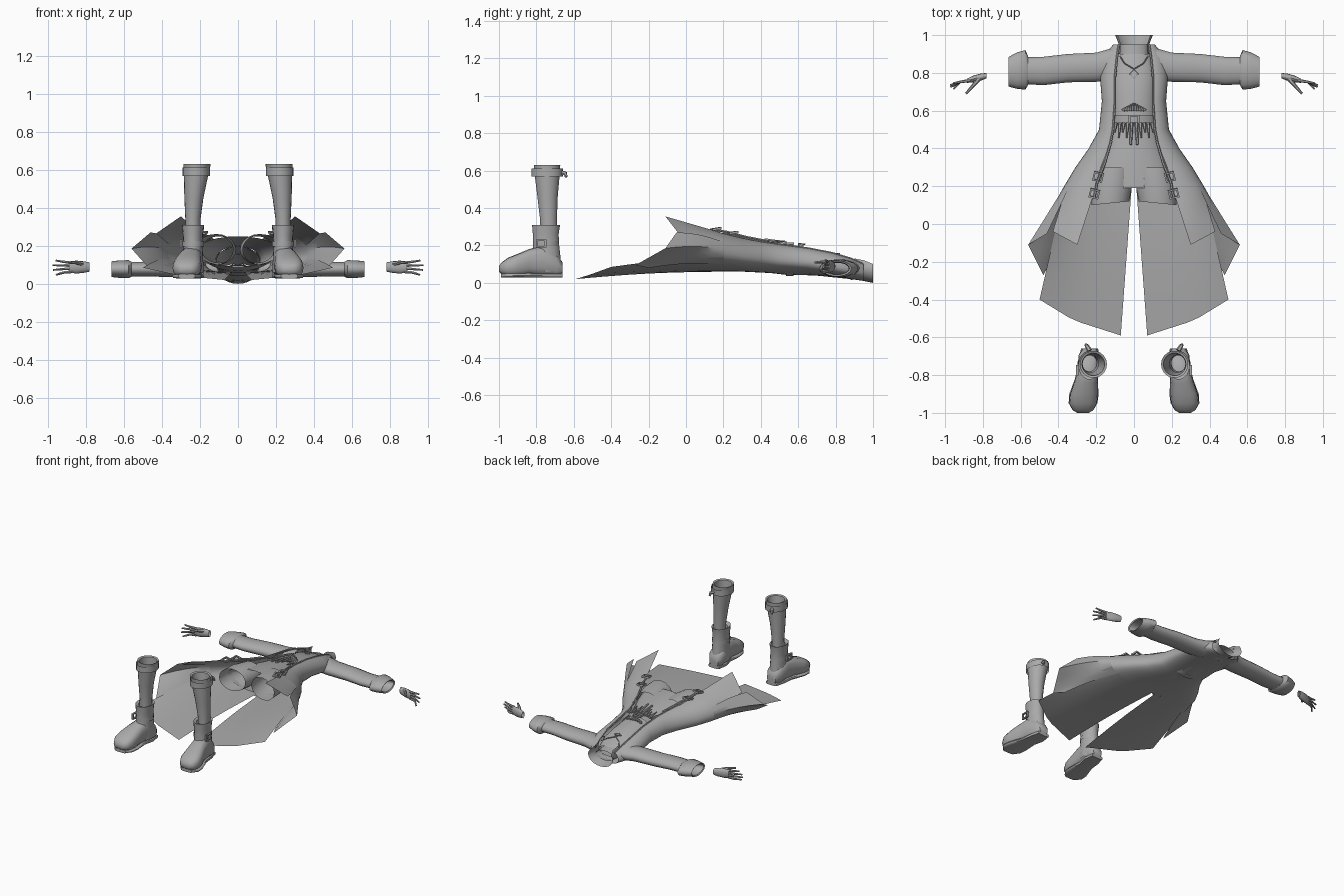
import bpy, bmesh, math
from mathutils import Vector as V

if "Cube" in bpy.data.objects:
    bpy.data.objects.remove(bpy.data.objects["Cube"])

grey = bpy.data.materials.new("plain grey cloth")
grey.use_nodes = True
grey.diffuse_color = (0.4, 0.4, 0.4, 1)
shader = next(n for n in grey.node_tree.nodes if n.type == 'BSDF_PRINCIPLED')
shader.inputs["Base Color"].default_value = grey.diffuse_color


def skin(name, rows, closed=True, caps=(False, False), mirror=True, angle=50):
    """Skin a list of point rows; optionally mirrored across x."""
    bm = bmesh.new()
    grid = [[bm.verts.new(p) for p in r] for r in rows]
    n = len(rows[0])
    for a, b in zip(grid, grid[1:]):
        for i in range(n if closed else n - 1):
            j = (i + 1) % n
            bm.faces.new((a[i], a[j], b[j], b[i]))
    for cap, r in zip(caps, (grid[0], grid[-1])):
        if cap:
            bm.faces.new(r)
    bmesh.ops.remove_doubles(bm, verts=bm.verts, dist=0.0005)
    bmesh.ops.recalc_face_normals(bm, faces=bm.faces)
    me = bpy.data.meshes.new(name)
    bm.to_mesh(me)
    bm.free()
    me.materials.append(grey)
    ob = bpy.data.objects.new(name, me)
    bpy.context.collection.objects.link(ob)
    if mirror:
        m = ob.modifiers.new("mirror", 'MIRROR')
        m.merge_threshold = 0.002
    bpy.ops.object.select_all(action='DESELECT')
    ob.select_set(True)
    bpy.context.view_layer.objects.active = ob
    bpy.ops.object.shade_smooth_by_angle(angle=math.radians(angle))
    return ob


def ring(c, u, v, n=16, power=1.0):
    """Closed oval about c with half axes u and v."""
    c, u, v = V(c), V(u), V(v)
    pts = []
    for i in range(n):
        a = 2 * math.pi * i / n
        co, si = math.cos(a), math.sin(a)
        pts.append(c + u * math.copysign(abs(co) ** power, co) + v * math.copysign(abs(si) ** power, si))
    return pts


def tube(name, path, r0, r1, n=6, mirror=True):
    pts = [V(p) for p in path]
    rows = []
    for i, p in enumerate(pts):
        d = (pts[min(i + 1, len(pts) - 1)] - pts[max(i - 1, 0)]).normalized()
        u = d.cross(V((0, 0, 1)) if abs(d.z) < 0.9 else V((0, 1, 0))).normalized()
        r = r0 + (r1 - r0) * i / (len(pts) - 1)
        rows.append(ring(p, u * r, d.cross(u) * r, n))
    return skin(name, rows, caps=(True, True), mirror=mirror)


def frame(name, c, u, v, thick=0.006):
    """Rectangular buckle frame."""
    c, u, v = V(c), V(u), V(v)
    w = u.cross(v).normalized() * thick
    sides = [(1, 1), (-1, 1), (-1, -1), (1, -1)]
    rows = []
    for s, t in sides + sides[:1]:
        outer, inner = c + u * s + v * t, c + (u * s + v * t) * 0.65
        rows.append([outer - w, outer + w, inner + w, inner - w])
    skin(name, rows, angle=20)


def along(pts, t):
    f = t * (len(pts) - 1)
    i = min(int(f), len(pts) - 2)
    return V(pts[i]).lerp(V(pts[i + 1]), f - i)


# Coat body: half sections from centre back, round the side, to the front edge
N = 8


def section(y, w, xf, zb, zm, zt):
    pts = []
    for i in range(N + 1):
        a = math.pi / 2 * i / N
        pts.append(V((w * math.sin(a), y, zm - (zm - zb) * math.cos(a) ** 0.9)))
    for i in range(1, N + 1):
        a = math.pi / 2 * i / N
        pts.append(V((xf + (w - xf) * math.cos(a), y, zm + (zt - zm) * math.sin(a))))
    return pts


coat = [section(*s) for s in (
    (.95, .11, .08, .01, .05, .1), (.88, .17, .09, .02, .07, .13),
    (.78, .18, .1, .03, .09, .16), (.65, .17, .1, .045, .11, .185),
    (.5, .185, .11, .05, .12, .205), (.4, .24, .13, .055, .13, .22),
    (.3, .31, .17, .06, .14, .24), (.2, .37, .2, .06, .16, .265))]
skin("coat_body", coat, closed=False)
hem = coat[-1]


def panel(name, top, edge, sag=0.0):
    rows = []
    for k in range(7):
        t = k / 6
        rows.append([p.lerp(along(edge, i / (len(top) - 1)), t) + V((0, 0, sag * math.sin(math.pi * t)))
                     for i, p in enumerate(top)])
    skin(name, rows, closed=False)


# Split tails, side panels and turned front flaps
back = [p.copy() for p in hem[:N]]
back[0].x = 0.012
panel("back_tail", back, [(.07, -.59, .02), (.32, -.51, .045), (.5, -.4, .085)], 0.01)
panel("side_panel", hem[N - 3:N + 4], [(.44, -.2, .08), (.48, -.27, .095), (.56, -.11, .185), (.46, -.05, .27)], 0.012)
panel("front_flap", hem[N + 2:], [(.43, -.04, .265), (.3, -.11, .355)])

# Shirt, trousers seat and cut thighs
skin("shirt", [ring((0, y, z), (rx, 0, 0), (0, 0, rz), 24) for y, rx, z, rz in (
    (.9, .085, .07, .035), (.8, .115, .09, .06), (.68, .115, .11, .07), (.56, .115, .12, .078))], mirror=False)
skin("trouser_seat", [ring((0, y, z), (rx, 0, 0), (0, 0, rz), 24) for y, rx, z, rz in (
    (.56, .118, .12, .08), (.42, .145, .14, .084), (.3, .19, .155, .088), (.19, .22, .17, .08))], mirror=False)
skin("thigh", [ring((x, y, .18), (rx, tilt, 0), (0, 0, rz), 20) for x, y, rx, rz, tilt in (
    (.1, .3, .09, .07, 0), (.115, .2, .105, .082, 0), (.125, .11, .1, .08, -.01))])

# Standing collar, open at the front
collar = []
for y, w, zb, zt in ((.9, .085, .02, .13), (.95, .08, .01, .12), (1, .1, 0, .1)):
    collar.append([V((w * math.sin(a), y, zb + (zt - zb) * (1 - math.cos(a)) / 1.5))
                   for a in [2.1 * i / 8 for i in range(9)]])
skin("collar", collar, closed=False)
skin("neck_lining", [ring((0, y, .06), (.075, 0, 0), (0, 0, rz), 16) for y, rz in ((.88, .045), (.95, .035))], mirror=False)

# Lapel rims and pendant
tube("lapel_rim", [(p[-1].x, p[-1].y, p[-1].z) for p in coat], .006, .006)
tube("neck_cord", [(.075, .89, .125), (.05, .85, .137), (0, .82, .15)], .003, .003)
frame("pendant", (0, .795, .156), (.014, .014, 0), (.014, -.014, 0), .003)

# Sleeves and turned cuffs


def sleeve_ring(x, y, ry, rz):
    return ring((x, y, .077), (0, ry, 0), (0, 0, rz), 18)


skin("sleeve", [sleeve_ring(*s) for s in (
    (.1, .85, .085, .05), (.2, .83, .077, .045), (.35, .825, .075, .042),
    (.48, .81, .075, .039), (.6, .812, .07, .038))])
skin("cuff", [sleeve_ring(*s) for s in (
    (.56, .812, .074, .04), (.575, .816, .105, .048), (.62, .812, .096, .047),
    (.665, .806, .078, .042), (.66, .806, .068, .034), (.6, .81, .06, .03))])

# Hands with four fingers and a thumb
skin("palm", [ring((x, y, .088), (0, ry, 0), (0, 0, rz), 12) for x, y, ry, rz in (
    (.78, .785, .014, .024), (.81, .778, .019, .03), (.85, .768, .018, .034), (.885, .758, .011, .03))],
    caps=(False, True))
for i in range(4):
    z = .064 + .016 * i
    tip = (.955 + .02 * math.sin(i), .715 + .01 * i, z + (i - 1.8) * .009)
    tube("finger", [(.87, .76, z), (.92, .752, z + (i - 1.8) * .003), tip], .009, .005)
tube("thumb", [(.82, .77, .105), (.85, .735, .112), (.89, .69, .108)], .013, .006)

# Boots: leg shaft, ankle and foot
skin("boot_shaft", [ring((x, y, z), (rx, 0, 0), (0, ry, 0), 18) for z, x, y, rx, ry in (
    (.25, .238, -.735, .04, .046), (.34, .237, -.735, .04, .046), (.45, .232, -.74, .05, .054),
    (.56, .222, -.742, .063, .066), (.63, .215, -.743, .072, .072), (.625, .215, -.743, .06, .06),
    (.45, .23, -.74, .042, .046))])
skin("boot_ankle", [ring((.237, y, z), (rx, 0, 0), (0, ry, 0), 18) for z, y, rx, ry in (
    (.06, -.745, .055, .08), (.14, -.75, .054, .08), (.2, -.747, .05, .07),
    (.26, -.75, .053, .07), (.31, -.748, .058, .076), (.3, -.745, .042, .05))])
skin("foot", [ring((x, y, (lo + hi) / 2), (rx, 0, 0), (0, 0, (hi - lo) / 2), 16, .75) for y, x, rx, lo, hi in (
    (-.66, .235, .035, .045, .11), (-.69, .237, .055, .03, .15), (-.77, .243, .058, .035, .2),
    (-.84, .255, .063, .04, .18), (-.9, .265, .074, .03, .155), (-.95, .27, .074, .032, .135),
    (-.985, .27, .056, .045, .11), (-1, .27, .03, .06, .09))], caps=(True, True))
skin("sole", [ring((x, y, .04), (rx, 0, 0), (0, 0, .012), 12, .5) for y, x, rx in (
    (-.66, .235, .045), (-.73, .238, .06), (-.8, .25, .055), (-.9, .265, .078),
    (-.95, .27, .076), (-.99, .27, .045))], caps=(True, True))

# Boot straps, buckles and strap tabs
for name, x, y, z, rx, h in (("top_strap", .22, -.742, .59, .073, .022), ("ankle_strap", .237, -.749, .21, .057, .014)):
    skin(name, [ring((x, y, z + k), (rx, 0, 0), (0, rx + .012, 0), 18) for k in (-h, h)])
frame("ankle_buckle", (.3, -.775, .21), (0, .028, 0), (0, 0, .022))
tube("strap_tab", [(.235, -.67, .59), (.25, -.645, .585), (.255, -.64, .565)], .014, .008)

# Belt, ruffled shirt hem and hanging strap
skin("belt", [ring((0, y, .121), (.121, 0, 0), (0, 0, .085), 24) for y in (.535, .575)], mirror=False)
frame("belt_buckle", (0, .555, .21), (.03, 0, 0), (0, .022, 0))
for i in range(5):
    x = .012 + .021 * i
    z = .215 - .2 * x * x * 10
    drop = .05 + .03 * (i % 2)
    tube("shirt_ruffle", [(x, .535, z), (x + .006, .535 - drop, z + .012)], .011, .003)
    tube("vest_ruffle", [(x * .6, .6, z - .01), (x * .5, .64 - .006 * i, z - .008)], .01, .003)
tube("hanging_strap", [(.012, .53, .215), (.018, .42, .232)], .009, .007)

# Front edge straps and buckles
tube("front_strap", [(.12, .44, .222), (.155, .32, .245), (.195, .22, .272), (.21, .14, .285)], .007, .007)
for y, x, z in ((.25, .19, .268), (.16, .21, .288)):
    frame("front_buckle", (x, y, z), (.026, .006, 0), (-.006, .024, .004))
